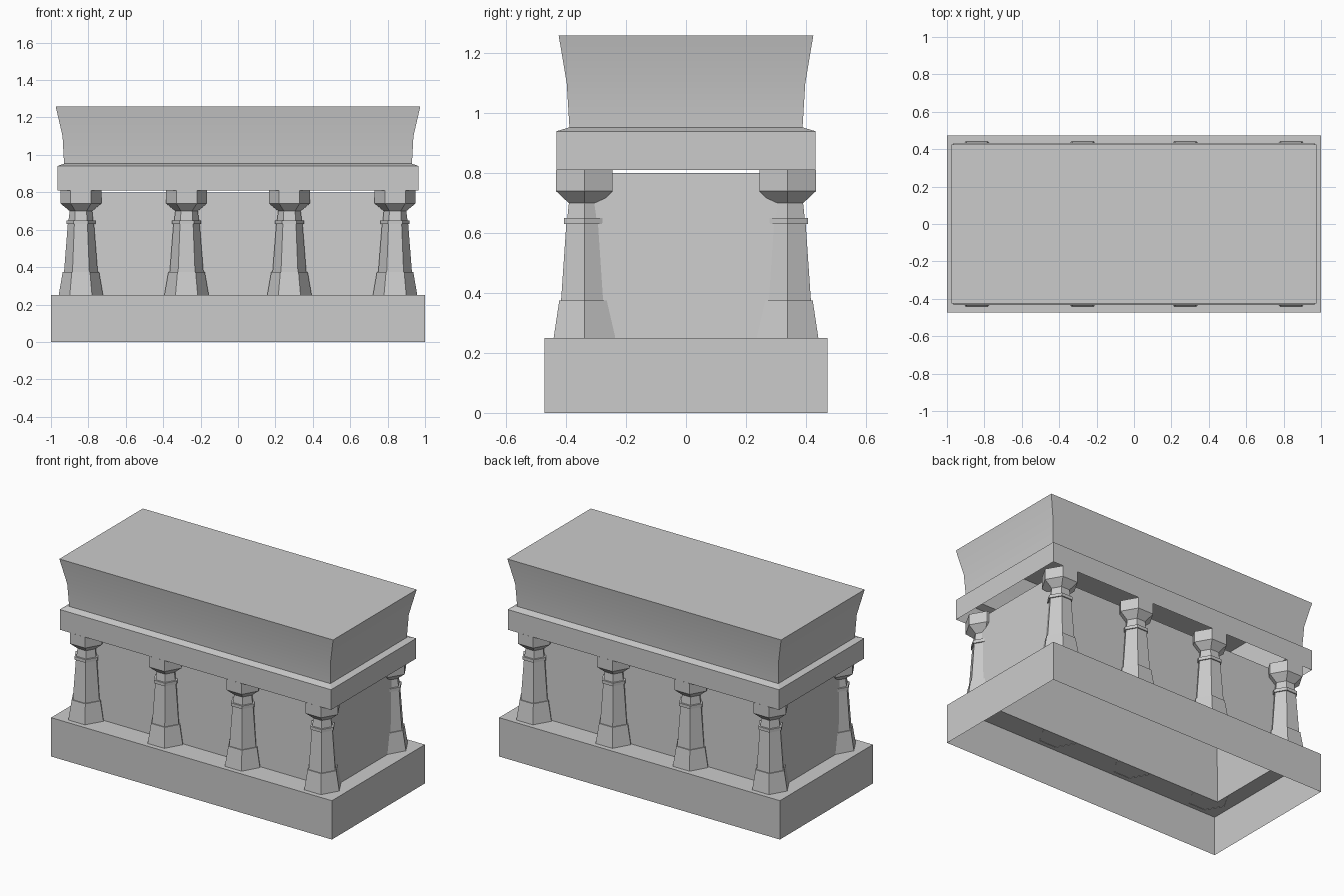
import bpy, bmesh, math

cube = bpy.data.objects.get("Cube")
if cube:
    bpy.data.objects.remove(cube, do_unlink=True)

stone = bpy.data.materials.new("grey_stone")
stone.use_nodes = True
GREY = (0.6, 0.6, 0.6, 1)
stone.diffuse_color = GREY
stone.node_tree.nodes["Principled BSDF"].inputs["Base Color"].default_value = GREY

# Inner chamber: half sizes at its foot, heights, and inward lean of the walls
WALLS = (0.899, 0.328)
FOOT, HEAD, LEAN = 0.25, 0.80, 0.04


def wall(axis, z):
    return WALLS[axis] - LEAN * (z - FOOT)


def rectangle(hx, hy, z):
    return [(-hx, -hy, z), (hx, -hy, z), (hx, hy, z), (-hx, hy, z)]


def hexagon(x, y, r, z):
    return [(x + r * math.cos(math.radians(a)), y + r * math.sin(math.radians(a)), z)
            for a in range(0, 360, 60)]


def trim_inside_chamber(bm):
    """Cut along the chamber walls and drop what lies inside them."""
    for axis in (0, 1):
        for side in (-1, 1):
            point, normal = [0, 0, FOOT], [0, 0, LEAN]
            point[axis] = side * WALLS[axis]
            normal[axis] = side
            geom = bm.verts[:] + bm.edges[:] + bm.faces[:]
            bmesh.ops.bisect_plane(bm, geom=geom, plane_co=point, plane_no=normal)
    inner = []
    for face in bm.faces:
        c = face.calc_center_median()
        if abs(c.x) < wall(0, c.z) and abs(c.y) < wall(1, c.z):
            inner.append(face)
    bmesh.ops.delete(bm, geom=inner, context="FACES")


def loft(name, rings, cap_top=False, trim=False):
    """Skin a stack of matching rings into one open-bottomed object."""
    bm = bmesh.new()
    loops = [[bm.verts.new(p) for p in ring] for ring in rings]
    for low, high in zip(loops, loops[1:]):
        for i in range(len(low)):
            j = (i + 1) % len(low)
            bm.faces.new((low[i], low[j], high[j], high[i]))
    if cap_top:
        bm.faces.new(loops[-1])
    if trim:
        trim_inside_chamber(bm)
    mesh = bpy.data.meshes.new(name)
    bm.to_mesh(mesh)
    bm.free()
    mesh.materials.append(stone)
    obj = bpy.data.objects.new(name, mesh)
    bpy.context.collection.objects.link(obj)
    return obj


# Hollow plinth stepping in to the leaning chamber walls
loft("plinth_and_chamber", [rectangle(1, 0.473, 0), rectangle(1, 0.473, FOOT),
                            rectangle(wall(0, FOOT), wall(1, FOOT), FOOT),
                            rectangle(wall(0, HEAD), wall(1, HEAD), HEAD)])

# Hollow beam resting on the columns, with a chamfered upper edge
loft("entablature", [rectangle(0.966, 0.433, 0.81), rectangle(0.966, 0.433, 0.94),
                     rectangle(0.93, 0.389, 0.953)])

# Hollow flared top block, closed by its flat roof
top = loft("flared_top", [rectangle(0.93, 0.389, 0.953), rectangle(0.938, 0.398, 1.10),
                          rectangle(0.975, 0.425, 1.26)], cap_top=True)
bpy.ops.object.select_all(action="DESELECT")
top.select_set(True)
bpy.context.view_layer.objects.active = top
bpy.ops.object.shade_smooth_by_angle(angle=math.radians(30))

# Six-sided columns: (radius, height) profile from foot to capital
PROFILE = [(0.119, 0.248), (0.097, 0.375), (0.09, 0.375), (0.07, 0.63), (0.078, 0.63),
           (0.078, 0.65), (0.066, 0.65), (0.06, 0.70), (0.109, 0.74), (0.109, 0.81)]
spots = [(x, y) for y in (-0.339, 0.339) for x in (-0.84, -0.275, 0.275, 0.84)]
for n, (x, y) in enumerate(spots, 1):
    loft(f"column_{n}", [hexagon(x, y, r, z) for r, z in PROFILE], trim=True)
